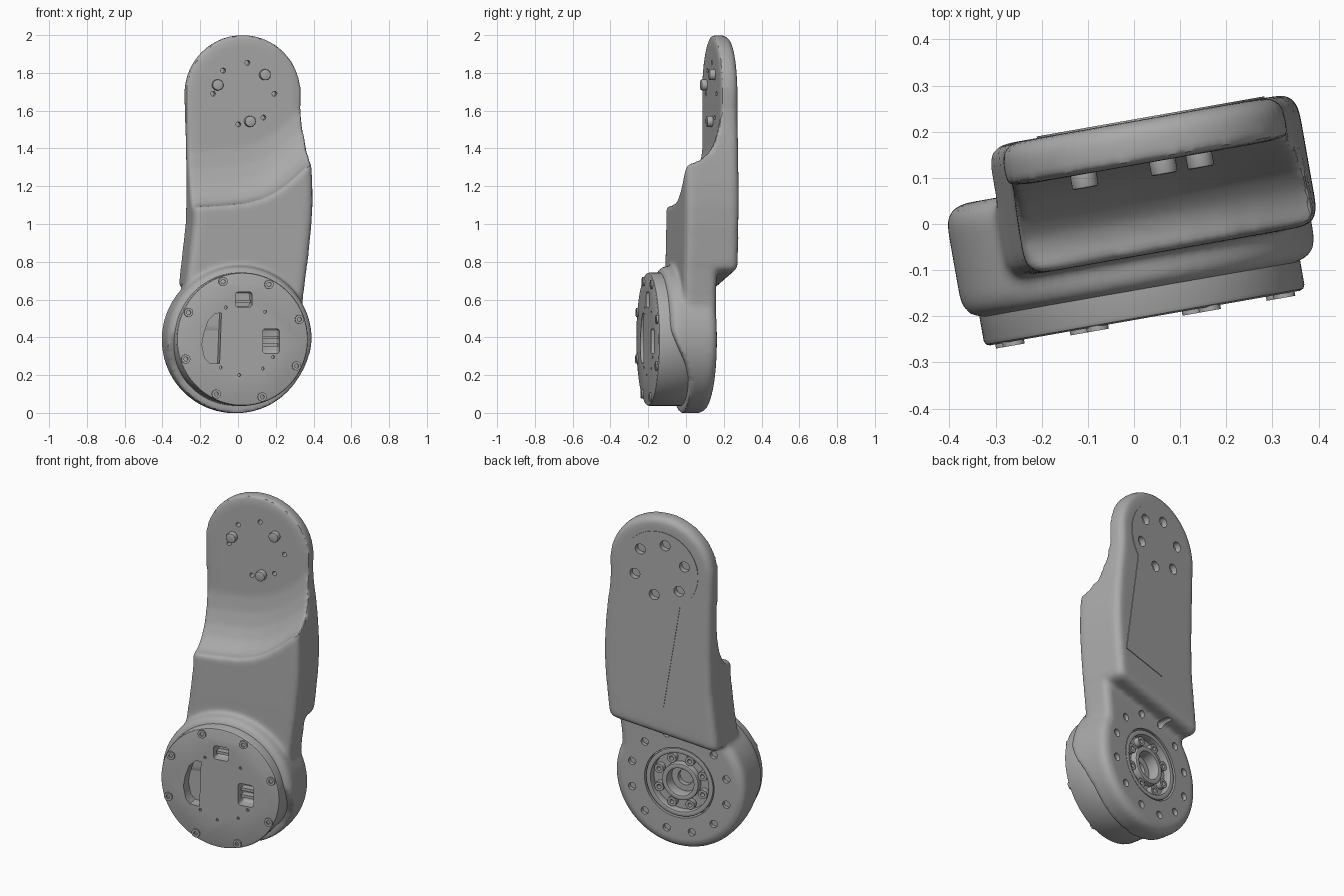
import bpy, bmesh
from math import sin, cos, pi, radians
from mathutils import Matrix

if "Cube" in bpy.data.objects:
    bpy.data.objects.remove(bpy.data.objects["Cube"])

grey = bpy.data.materials.new("plain grey")
grey.use_nodes = True
grey.diffuse_color = (0.4, 0.4, 0.4, 1)
grey.node_tree.nodes["Principled BSDF"].inputs["Base Color"].default_value = (0.4, 0.4, 0.4, 1)

TURN = Matrix.Rotation(radians(10), 4, 'Z')   # whole link is turned about z
UP, LOW = (0.053, 1.69), (-0.01, 0.388)       # the two joint centres (x, z)


# ---------- helpers ----------
def loft(name, rings, closed=False):
    """Skin equal-sized rings of points, with end caps or joined into a loop."""
    bm = bmesh.new()
    rows = [[bm.verts.new(p) for p in ring] for ring in rings]
    n = len(rows[0])
    for a, b in zip(rows, rows[1:] + (rows[:1] if closed else [])):
        for i in range(n):
            j = (i + 1) % n
            bm.faces.new((a[i], a[j], b[j], b[i]))
    if not closed:
        bm.faces.new(rows[0])
        bm.faces.new(rows[-1])
    bmesh.ops.recalc_face_normals(bm, faces=bm.faces)
    mesh = bpy.data.meshes.new(name)
    bm.to_mesh(mesh)
    bm.free()
    ob = bpy.data.objects.new(name, mesh)
    bpy.context.collection.objects.link(ob)
    return ob


def prism(name, outline, y0, y1):
    return loft(name, [[(x, y, z) for x, z in outline] for y in (y0, y1)])


def arc(centre, r, a0, a1, n):
    return [(centre[0] + r * cos(radians(a0 + (a1 - a0) * i / n)),
             centre[1] + r * sin(radians(a0 + (a1 - a0) * i / n))) for i in range(n + 1)]


def disc(name, centre, r, y0, y1, n=24):
    return prism(name, arc(centre, r, 0, 360, n)[:-1], y0, y1)


def polar(centre, r, degrees):
    return (centre[0] + r * cos(radians(degrees)), centre[1] + r * sin(radians(degrees)))


def washer(name, centre, r0, r1, y0, y1, n=64):
    section = ((r0, y0), (r1, y0), (r1, y1), (r0, y1))
    rings = []
    for i in range(n):
        a = 2 * pi * i / n
        rings.append([(centre[0] + r * cos(a), y, centre[1] + r * sin(a)) for r, y in section])
    return loft(name, rings, closed=True)


def bake(ob):
    dg = bpy.context.evaluated_depsgraph_get()
    ob.data = bpy.data.meshes.new_from_object(ob.evaluated_get(dg))
    ob.modifiers.clear()


def bevel(ob, width, segments=4):
    m = ob.modifiers.new("bevel", 'BEVEL')
    m.width, m.segments = width, segments
    m.limit_method, m.angle_limit = 'ANGLE', radians(40)
    bake(ob)


def cut(ob, cutter):
    m = ob.modifiers.new("cut", 'BOOLEAN')
    m.operation, m.solver, m.object = 'DIFFERENCE', 'EXACT', cutter
    bake(ob)


def join(name, parts):
    bm = bmesh.new()
    for p in parts:
        bm.from_mesh(p.data)
        drop(p)
    mesh = bpy.data.meshes.new(name)
    bm.to_mesh(mesh)
    bm.free()
    ob = bpy.data.objects.new(name, mesh)
    bpy.context.collection.objects.link(ob)
    return ob


def drop(ob):
    bpy.data.objects.remove(ob)


# ---------- arm body ----------
arm_outline = [(0.365, 0.75), (0.378, 0.88), (0.39, 1.0), (0.396, 1.1), (0.395, 1.22), (0.388, 1.33),
               (0.38, 1.42), (0.365, 1.53), (0.36, 1.61)]
arm_outline += arc(UP, 0.31, 0, 180, 32)
arm_outline += [(-0.25, 1.45), (-0.245, 1.2), (-0.25, 1.0), (-0.275, 0.78), (-0.29, 0.65)]

plate = prism("plate", arm_outline, 0.125, 0.22)
bevel(plate, 0.038)
block = prism("block", arm_outline, -0.07, 0.22)
bevel(block, 0.038)

# curved step: shelf and concave ramp swept across the width
rings = []
for x, h in ((-0.6, 1.09), (-0.25, 1.09), (-0.1, 1.1), (0.02, 1.11), (0.12, 1.135), (0.2, 1.175),
             (0.28, 1.235), (0.38, 1.325), (0.6, 1.5)):
    rings.append([(x, y, h + dz) for y, dz in ((-0.3, 0), (-0.03, 0), (0.01, 0.015), (0.05, 0.055),
                                              (0.085, 0.12), (0.11, 0.2), (0.13, 0.32))]
                 + [(x, 0.13, 2.3), (x, -0.3, 2.3)])
step = loft("step", rings)
cut(block, step)
drop(step)

neck = prism("neck", [(-0.2, 0.3), (0.2, 0.3), (0.335, 0.5), (0.345, 0.62), (0.37, 0.82),
                      (-0.27, 0.82), (-0.295, 0.64), (-0.33, 0.52)], -0.07, 0.108)
bevel(neck, 0.035)

# joint shell with a sweeping front edge
shell = disc("shell", LOW, 0.39, -0.145, 0.108, 72)
bevel(shell, 0.045)
sweep = [(-0.3, -0.1), (-0.025, -0.1), (-0.028, 0.1), (-0.035, 0.18), (-0.06, 0.26), (-0.1, 0.34),
         (-0.135, 0.42), (-0.16, 0.5), (-0.3, 0.5)]
wave = loft("wave", [[(x, y, z) for y, z in sweep] for x in (-0.6, 0.6)])
cut(shell, wave)
drop(wave)

# fuse the masses and blend their joins
body = join("arm_body", [plate, block, neck, shell])
m = body.modifiers.new("fuse", 'REMESH')
m.mode, m.voxel_size = 'VOXEL', 0.012
m = body.modifiers.new("blend", 'SMOOTH')
m.factor, m.iterations = 0.5, 10
bake(body)

# back access panel: round head with a slanted tail
head = arc((0, 0), 0.228, -49, 229, 40) + [(-0.15, -0.8), (0.15, -0.8)]
ca, sa = cos(radians(9)), sin(radians(9))
panel = prism("back_panel", [(UP[0] + x * ca - z * sa, UP[1] + x * sa + z * ca) for x, z in head],
              0.2, 0.2235)

# holes through the plate, back bolt pockets, hub recess
holes = [disc("hole", polar(UP, 0.165, a), 0.013, 0.05, 0.17, 12) for a in (0, 83, 132, 180, 260, 310)]
holes += [disc("hole", polar(UP, 0.155, 42 + 60 * i), 0.03, 0.19, 0.3, 20) for i in range(6)]
holes += [disc("hole", polar(LOW, 0.29, 15 + 30 * i), 0.022, 0.085, 0.18, 16) for i in range(12)]
holes += [disc("hole", LOW, 0.207, 0.06, 0.2, 64)]
drill = join("drill", holes)
cut(body, drill)
cut(panel, drill)
drop(drill)
bore = disc("bore", LOW, 0.085, -0.05, 0.2, 40)
cut(body, bore)
drop(bore)

# ---------- front cover ----------
COVER = (-0.012, 0.39)
cover = disc("front_cover", COVER, 0.353, -0.205, 0.0, 96)
bevel(cover, 0.012, 2)
slot = [(-0.125, 0.53), (-0.16, 0.525), (-0.195, 0.49), (-0.22, 0.42), (-0.23, 0.36),
        (-0.215, 0.29), (-0.19, 0.265), (-0.135, 0.26)]
cuts = [prism("slot", slot, -0.3, -0.14)]
for x, z, w, h in ((-0.005, 0.6, 0.045, 0.04), (0.142, 0.38, 0.045, 0.065)):
    window = prism("window", [(x - w, z - h), (x + w, z - h), (x + w, z + h), (x - w, z + h)], -0.3, -0.14)
    bevel(window, 0.015, 3)
    cuts.append(window)
cuts += [disc("pin_hole", polar(COVER, 0.19, a), 0.008, -0.3, -0.19, 10)
         for a in (50, 85, 118, 232, 265, 305, 330)]
cutter = join("cover_cutter", cuts)
cut(cover, cutter)
drop(cutter)

# ribs seen inside the two windows
ribs = [prism("rib", [(x - 0.04, z - 0.008), (x + 0.04, z - 0.008), (x + 0.04, z + 0.008),
                      (x - 0.04, z + 0.008)], -0.18, -0.13)
        for x, z in ((-0.005, 0.59), (0.142, 0.36), (0.142, 0.4))]
window_ribs = join("window_ribs", ribs)

# rim bolts
rim_bolts = join("rim_bolts", [washer("bolt", polar(COVER, 0.323, 19 + 45 * i), 0.011, 0.024,
                                      -0.214, -0.2, 16) for i in range(8)])

# ---------- locating pins on the plate ----------
pins = join("locating_pins", [disc("pin", polar(UP, 0.15, 42 + 120 * i), 0.029, 0.095, 0.16)
                              for i in range(3)])
bevel(pins, 0.005, 2)

# ---------- back hub ----------
hub_rings = join("hub_rings", [washer("ring", LOW, 0.172, 0.2, 0.03, 0.105),
                               washer("ring", LOW, 0.08, 0.108, 0.0, 0.098)])
bevel(hub_rings, 0.005, 2)
bosses = [washer("boss", polar(LOW, 0.14, 22 + 45 * i), 0.012, 0.027, 0.03, 0.09, 16) for i in range(8)]
hub_bosses = join("hub_bosses", bosses)
hub_seat = washer("hub_seat", LOW, 0.045, 0.084, -0.04, 0.03)

# ---------- finish: colour, turn, shading ----------
parts = [body, panel, cover, window_ribs, rim_bolts, pins, hub_rings, hub_bosses, hub_seat]
bpy.ops.object.select_all(action='DESELECT')
for ob in parts:
    ob.data.materials.clear()
    ob.data.materials.append(grey)
    ob.data.transform(TURN)
    ob.select_set(True)
bpy.context.view_layer.objects.active = body
bpy.ops.object.shade_smooth_by_angle(angle=radians(35))
